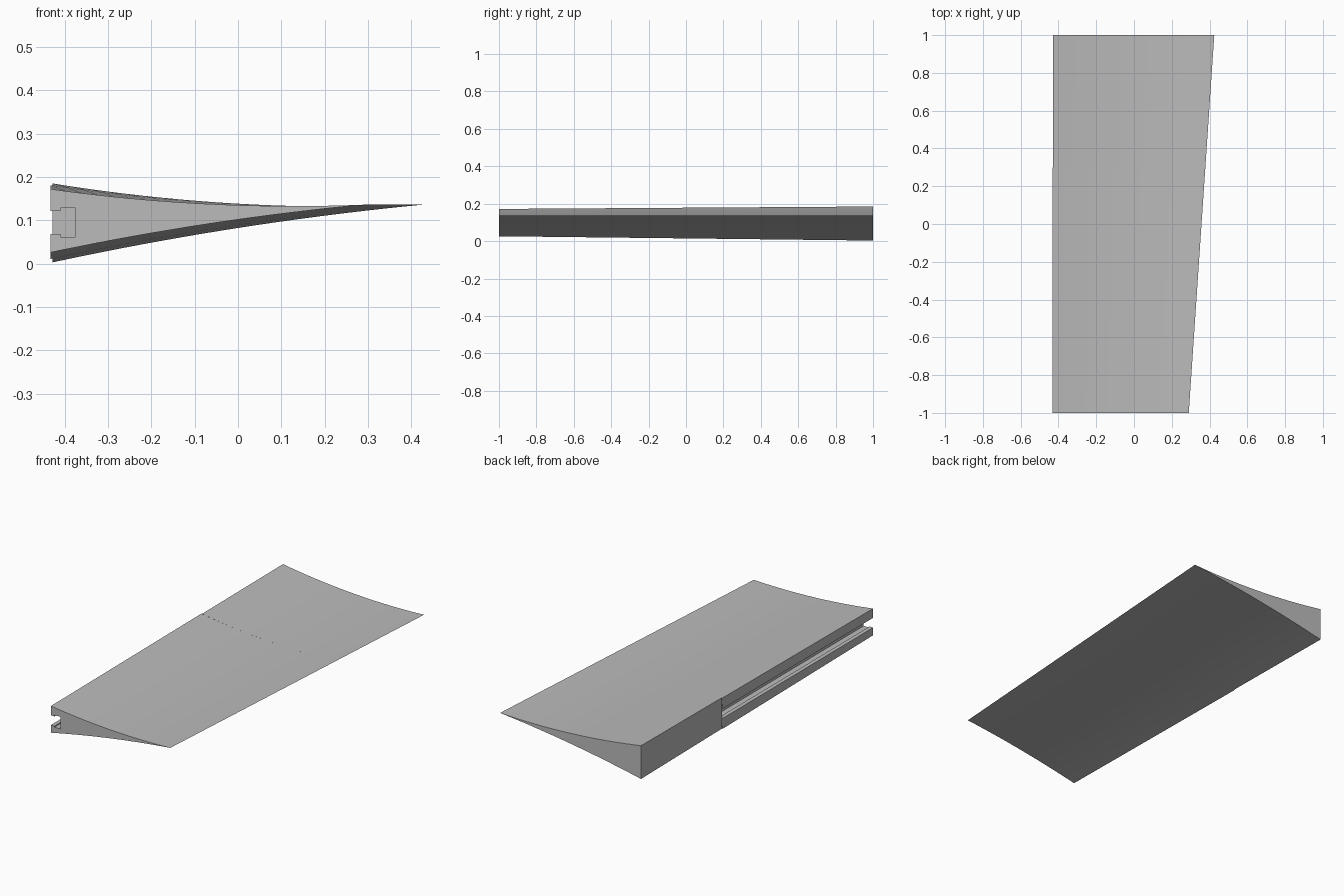
import bpy, bmesh

if "Cube" in bpy.data.objects:
    bpy.data.objects.remove(bpy.data.objects["Cube"])

# One plain grey for the whole blade
GREY = (0.5, 0.5, 0.5, 1)
grey = bpy.data.materials.new("plain grey")
grey.use_nodes = True
grey.diffuse_color = GREY
grey.node_tree.nodes["Principled BSDF"].inputs["Base Color"].default_value = GREY

STEPS = 20
SLOT_END = 0.3
# Upper half of the T-shaped slot, then lower half, as (x, z)
SLOT = [(-0.432, 0.068), (-0.41, 0.068), (-0.41, 0.062), (-0.375, 0.062),
        (-0.375, 0.128), (-0.41, 0.128), (-0.41, 0.121), (-0.432, 0.121)]


def section(y, root, slot):
    """Tapered blade section at y: along the underside, back over the top."""
    s = (y + 1) / 2
    tip = 0.29 + 0.135 * s
    rise = 0.036 + 0.013 * s
    drop = 0.11 + 0.023 * s
    ts = [i / STEPS for i in range(STEPS + 1)]

    def at(t, dz):
        return (root + (tip - root) * t, y, 0.136 + dz)

    under = [at(t, -drop * (1 - t) * (1 - 0.38 * t)) for t in ts]
    over = [at(t, rise * (1 - t) * (1 - 1.8 * t)) for t in reversed(ts[:-1])]
    mouth = [(x, y, z) for x, z in reversed(slot)]
    return under + over + mouth


def loft(name, y0, y1, root, slot, cap_back):
    bm = bmesh.new()
    a, b = [[bm.verts.new(p) for p in section(y, root, slot)] for y in (y0, y1)]
    n = len(a)
    for i in range(n):
        j = (i + 1) % n
        bm.faces.new((a[i], a[j], b[j], b[i]))
    bm.faces.new(a[::-1])
    if cap_back:
        bm.faces.new(b)
    bmesh.ops.recalc_face_normals(bm, faces=bm.faces)
    mesh = bpy.data.meshes.new(name)
    bm.to_mesh(mesh)
    bm.free()
    mesh.materials.append(grey)
    obj = bpy.data.objects.new(name, mesh)
    bpy.context.collection.objects.link(obj)
    bpy.ops.object.select_all(action='DESELECT')
    obj.select_set(True)
    bpy.context.view_layer.objects.active = obj
    bpy.ops.object.shade_smooth_by_angle(angle=0.4)


# Slotted front span (open where it meets the rear span) and solid rear span
loft("slotted_blade_span", -1, SLOT_END, -0.432, SLOT, False)
loft("solid_blade_span", SLOT_END, 1, -0.428, [], True)
